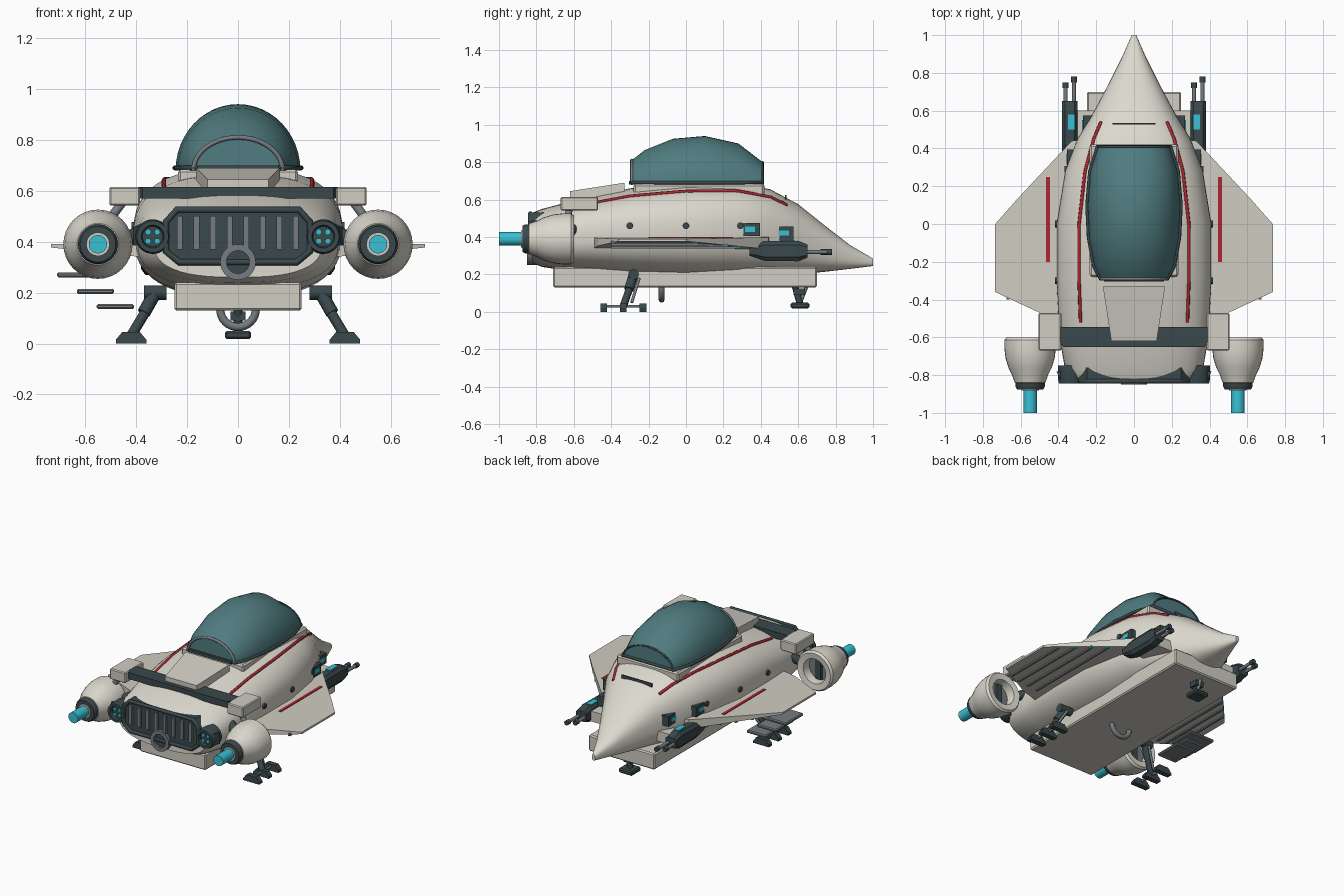
import bpy, bmesh, math
from mathutils import Vector

cube = bpy.data.objects.get("Cube")
if cube:
    bpy.data.objects.remove(cube, do_unlink=True)


def material(name, r, g, b):
    m = bpy.data.materials.new(name)
    m.use_nodes = True
    m.diffuse_color = (r, g, b, 1)
    m.node_tree.nodes["Principled BSDF"].inputs["Base Color"].default_value = (r, g, b, 1)
    return m


CREAM = material("cream hull", .72, .70, .62)
PANEL = material("pale panel", .63, .61, .54)
DARK = material("dark metal", .042, .065, .07)
GREY = material("grey metal", .18, .20, .22)
CYAN = material("cyan glow", .04, .53, .65)
RED = material("red stripe", .42, .02, .03)
GLASS = material("teal canopy", .08, .20, .215)


def finish(name, bm, mat, smooth=False):
    bmesh.ops.recalc_face_normals(bm, faces=bm.faces)
    me = bpy.data.meshes.new(name)
    bm.to_mesh(me)
    bm.free()
    ob = bpy.data.objects.new(name, me)
    bpy.context.collection.objects.link(ob)
    me.materials.append(mat)
    if smooth:
        bpy.ops.object.select_all(action='DESELECT')
        ob.select_set(True)
        bpy.context.view_layer.objects.active = ob
        bpy.ops.object.shade_smooth_by_angle(angle=math.radians(35))
    return ob


def loft(name, rings, mat, smooth=True, closed=True):
    """Skin a list of equal rings and cap both ends."""
    bm = bmesh.new()
    vs = [[bm.verts.new(p) for p in ring] for ring in rings]
    n = len(vs[0])
    for a, b in zip(vs, vs[1:]):
        for i in range(n if closed else n - 1):
            j = (i + 1) % n
            bm.faces.new((a[i], a[j], b[j], b[i]))
    bm.faces.new(vs[0])
    bm.faces.new(vs[-1])
    return finish(name, bm, mat, smooth)


def box(name, x, y, z, mat, bevel=0):
    bm = bmesh.new()
    bmesh.ops.create_cube(bm, size=1)
    for v in bm.verts:
        v.co = [(r[0] + r[1]) / 2 + c * (r[1] - r[0]) for r, c in zip((x, y, z), v.co)]
    if bevel:
        bmesh.ops.bevel(bm, geom=bm.edges[:], offset=bevel, segments=1, affect='EDGES')
    return finish(name, bm, mat)


def rod(name, a, b, r, mat, r2=None, sides=16):
    a, b = Vector(a), Vector(b)
    q = (b - a).to_track_quat('Z', 'Y')
    circle = [q @ Vector((math.cos(t), math.sin(t), 0)) for t in
              (math.tau * i / sides for i in range(sides))]
    return loft(name, [[a + c * r for c in circle],
                       [b + c * (r if r2 is None else r2) for c in circle]], mat)


def lathe(name, cx, cz, profile, mat, sides=32):
    return loft(name, [[(cx + r * math.cos(math.tau * i / sides), y,
                         cz + r * math.sin(math.tau * i / sides)) for i in range(sides)]
                       for r, y in profile], mat)


def tube(name, pts, r, mat, cyclic=False):
    cu = bpy.data.curves.new(name, 'CURVE')
    cu.dimensions = '3D'
    cu.bevel_depth, cu.bevel_resolution = r, 2
    cu.use_fill_caps = True
    sp = cu.splines.new('POLY')
    sp.points.add(len(pts) - 1)
    for p, co in zip(sp.points, pts):
        p.co = (*co, 1)
    sp.use_cyclic_u = cyclic
    cu.materials.append(mat)
    bpy.context.collection.objects.link(bpy.data.objects.new(name, cu))


# Hull: stations of y, half width, bottom, top
STATIONS = [Vector(s) for s in [
    (-.82, .33, .26, .53), (-.77, .365, .24, .55), (-.6, .395, .215, .595), (-.3, .41, .19, .66),
    (0, .41, .18, .69), (.28, .365, .185, .69), (.45, .30, .19, .655), (.6, .21, .20, .575),
    (.75, .13, .215, .455), (.88, .065, .23, .355), (1, .012, .245, .285)]]


def station(y):
    for a, b in zip(STATIONS, STATIONS[1:]):
        if y <= b[0]:
            return a.lerp(b, (y - a[0]) / (b[0] - a[0]))
    return STATIONS[-1]


def hull_point(y, t, grow=0):
    _, w, lo, hi = station(y)
    c, s = math.cos(t), math.sin(t)
    e = 2 / 2.6
    return (math.copysign(abs(c) ** e, c) * (w + grow), y,
            (lo + hi) / 2 + math.copysign(abs(s) ** e, s) * ((hi - lo) / 2 + grow))


loft("hull", [[hull_point(s[0], math.tau * i / 48) for i in range(48)] for s in STATIONS], CREAM)

# Belly plate, tow hook and roof details
box("belly_plate", (-.25, .25), (-.71, .70), (.13, .24), PANEL, .008)
tube("belly_hook", [(.07 * math.cos(t), -.13, .135 + .07 * math.sin(t)) for t in
                    (math.pi * (1 + i / 16) for i in range(17))], .016, GREY)
box("nose_slot", (-.115, .115), (.528, .536), (.60, .625), DARK)
loft("roof_plate", [[(-w, y, z - .06), (w, y, z - .06), (w, y, z), (-w, y, z)]
                    for y, w, z in ((-.62, .12, .645), (-.33, .165, .69))], PANEL, False)
loft("rear_roof_bar", [[(-w, y, .57), (w, y, .57), (w, y, .614), (-w, y, .614)]
                       for y, w in ((-.65, .375), (-.6, .40), (-.545, .41))], DARK, False)

# Canopy with its frame
ARCHES = [(-.29, .175, .81), (-.22, .21, .865), (-.07, .237, .925), (.1, .245, .94),
          (.28, .23, .90), (.41, .19, .80)]


def arch(y, w, top, grow=0, n=24):
    return [((w + grow) * math.cos(math.pi * i / n), y,
             .68 + (top - .68 + grow) * math.sin(math.pi * i / n)) for i in range(n + 1)]


loft("canopy", [arch(*a) for a in ARCHES], GLASS)
tube("canopy_rear_arch", arch(*ARCHES[0]), .009, GREY)
tube("canopy_front_arch", arch(*ARCHES[-1]), .006, DARK)
tube("canopy_sill", [(s * (w + .003), y, .69) for s, row in ((1, ARCHES), (-1, ARCHES[::-1]))
                     for y, w, _ in row], .01, DARK, True)
box("canopy_base", (-.235, .235), (-.28, .42), (.62, .684), PANEL, .01)
box("canopy_hinge_bar", (-.16, .16), (-.305, -.285), (.68, .70), DARK)

# Rear grille
OCTAGON = [(-.24, .315), (.24, .315), (.295, .36), (.295, .48), (.25, .53),
           (-.25, .53), (-.295, .48), (-.295, .36)]


def octagon(y, k=1):
    return [(x * k, y, .42 + (z - .42) * k) for x, z in OCTAGON]


loft("grille_panel", [octagon(-.83), octagon(-.76)], DARK, False)
tube("grille_frame", octagon(-.832, .96), .013, DARK, True)
for i in range(8):
    x = -.228 + i * .065
    box("grille_bar", (x - .011, x + .011), (-.845, -.82), (.37, .50), GREY)
loft("grille_shelf", [[(-w, y, .385), (w, y, .385), (w, y, .46), (-w, y, .46)]
                      for y, w in ((-.825, .39), (-.78, .41))], DARK, False)
lathe("exhaust_ring", 0, .32, [(.045, -.80), (.045, -.85), (.07, -.85), (.07, -.76)], GREY)
lathe("exhaust_core", 0, .32, [(.047, -.835), (.047, -.76)], DARK)

for s in (-1, 1):
    # Rear thruster lamps
    lathe("thruster_lamp", s * .335, .42,
          [(.04, -.825), (.045, -.845), (.062, -.845), (.068, -.82), (.068, -.75)], DARK)
    for dx in (-.018, .018):
        for dz in (-.018, .018):
            lathe("lamp_dot", s * .335 + dx, .42 + dz, [(.012, -.832), (.012, -.815)], CYAN, 10)

    # Engine nacelle, open at its inlet
    x = s * .55
    lathe("nacelle", x, .39, [(.08, -.68), (.085, -.605), (.125, -.60), (.136, -.615),
          (.136, -.66), (.13, -.71), (.115, -.76), (.095, -.80), (.082, -.84), (.06, -.845)], CREAM)
    lathe("inlet_disc", x, .39, [(.081, -.675), (.081, -.665)], GREY)
    box("inlet_bar", (x - .02, x + .02), (-.667, -.645), (.32, .46), DARK)
    lathe("nozzle_collar", x, .39, [(.078, -.83), (.078, -.86), (.07, -.875), (.045, -.875)], DARK)
    lathe("nozzle_ring", x, .39, [(.046, -.86), (.046, -.882)], PANEL)
    lathe("engine_flame", x, .39, [(.036, -.86), (.036, -1)], CYAN)
    box("pylon_box", sorted((s * .385, s * .505)), (-.67, -.47), (.542, .615), PANEL, .006)
    rod("pylon_strut", (s * .45, -.62, .56), (s * .51, -.64, .48), .018, GREY)
    rod("pylon_brace", (s * .36, -.6, .45), (s * .45, -.65, .40), .03, DARK)

    # Wing, tapering towards its tip
    outline = [(.25, .45), (.33, .44), (.62, .13), (.735, 0), (.735, -.36), (.5, -.47), (.34, -.5)]
    top = [(s * x, y, .405 - .02 * x) for x, y in outline]
    bottom = [(s * x, y, .30 + .105 * x) for x, y in outline]
    loft("wing", [top, bottom], PANEL, False)
    box("wing_stripe", sorted((s * .446, s * .466)), (-.2, .25), (.39, .4), RED)
    for x, front in ((.45, .27), (.52, .2), (.59, .12), (.66, .04)):
        z = .30 + .105 * x
        box("wing_rib", sorted((s * x, s * (x + .014))), (-.4, front), (z - .008, z + .01), GREY)
        box("wing_light", sorted((s * x, s * (x + .016))), (front, front + .025), (z - .006, z + .008), CYAN)

    # Twin gun
    x = s * .34
    loft("gun_body", [[(x + a * .04, y, .325 + b * h) for a, b in
                       ((-1, -.6), (-.6, -1), (.6, -1), (1, -.6), (1, .6), (.6, 1), (-.6, 1), (-1, .6))]
                      for y, h in ((.34, .025), (.42, .052), (.6, .055), (.65, .035))], DARK, False)
    for dx, tip in ((-.022, .74), (.022, .77)):
        rod("gun_barrel", (x + dx, .62, .32), (x + dx, tip, .32), .011, GREY)
        rod("gun_muzzle", (x + dx, tip - .02, .32), (x + dx, tip + .01, .32), .016, DARK)
    box("gun_mount", sorted((s * .2, s * .32)), (.42, .60), (.28, .35), PANEL)
    box("gun_light", sorted((s * .312, s * .35)), (.5, .58), (.376, .383), CYAN)

    # Side screens, portholes and red pinstripe
    for y, z in ((.34, .44), (.52, .42)):
        x = hull_point(y, 0)[0]
        box("screen_frame", sorted((s * (x - .08), s * (x + .012))), (y - .055, y + .055),
            (z - .035, z + .035), DARK)
        box("screen_glow", sorted((s * x, s * (x + .016))), (y - .025, y + .03), (z - .012, z + .015), CYAN)
    for y in (-.3, 0, .29):
        x = hull_point(y, 0)[0]
        rod("porthole", (s * (x - .03), y, .46), (s * (x + .008), y, .46), .018, DARK)
    stripe = [hull_point(-.52 + 1.06 * i / 24, .88, .001) for i in range(25)]
    tube("pinstripe", [(s * x, y, z) for x, y, z in stripe], .009, RED)

    # Rear landing leg with two pads
    rod("leg_hip", (s * .28, -.28, .20), (s * .37, -.28, .20), .028, DARK)
    rod("leg_upper", (s * .325, -.28, .20), (s * .37, -.305, .12), .026, DARK)
    rod("leg_lower", (s * .36, -.30, .13), (s * .42, -.335, .03), .02, DARK)
    rod("leg_piston", (s * .33, -.25, .18), (s * .40, -.29, .05), .008, GREY)
    rod("leg_axle", (s * .42, -.44, .03), (s * .42, -.23, .03), .007, GREY)
    for y in (-.44, -.335, -.23):
        loft("foot_pad", [[(s * .42 + a * w, y + b * .018, z) for a, b in
                           ((-1, -1), (1, -1), (1, 1), (-1, 1))]
                          for z, w in ((0, .06), (.015, .06), (.045, .035))], DARK, False)

# Nose landing leg
rod("nose_leg", (0, .58, .15), (0, .61, .04), .018, DARK)
rod("nose_leg_brace", (0, .65, .15), (0, .615, .06), .01, GREY)
box("nose_leg_block", (-.03, .03), (.575, .635), (.09, .125), DARK)
box("nose_foot", (-.052, .052), (.56, .66), (.018, .05), DARK, .008)

# Boarding steps on one side only
for x, w, z in ((-.615, .095, .27), (-.56, .073, .205), (-.482, .073, .145)):
    box("boarding_step", (x - w, x + w), (-.26, -.07), (z - .01, z + .01), GREY, .006)
